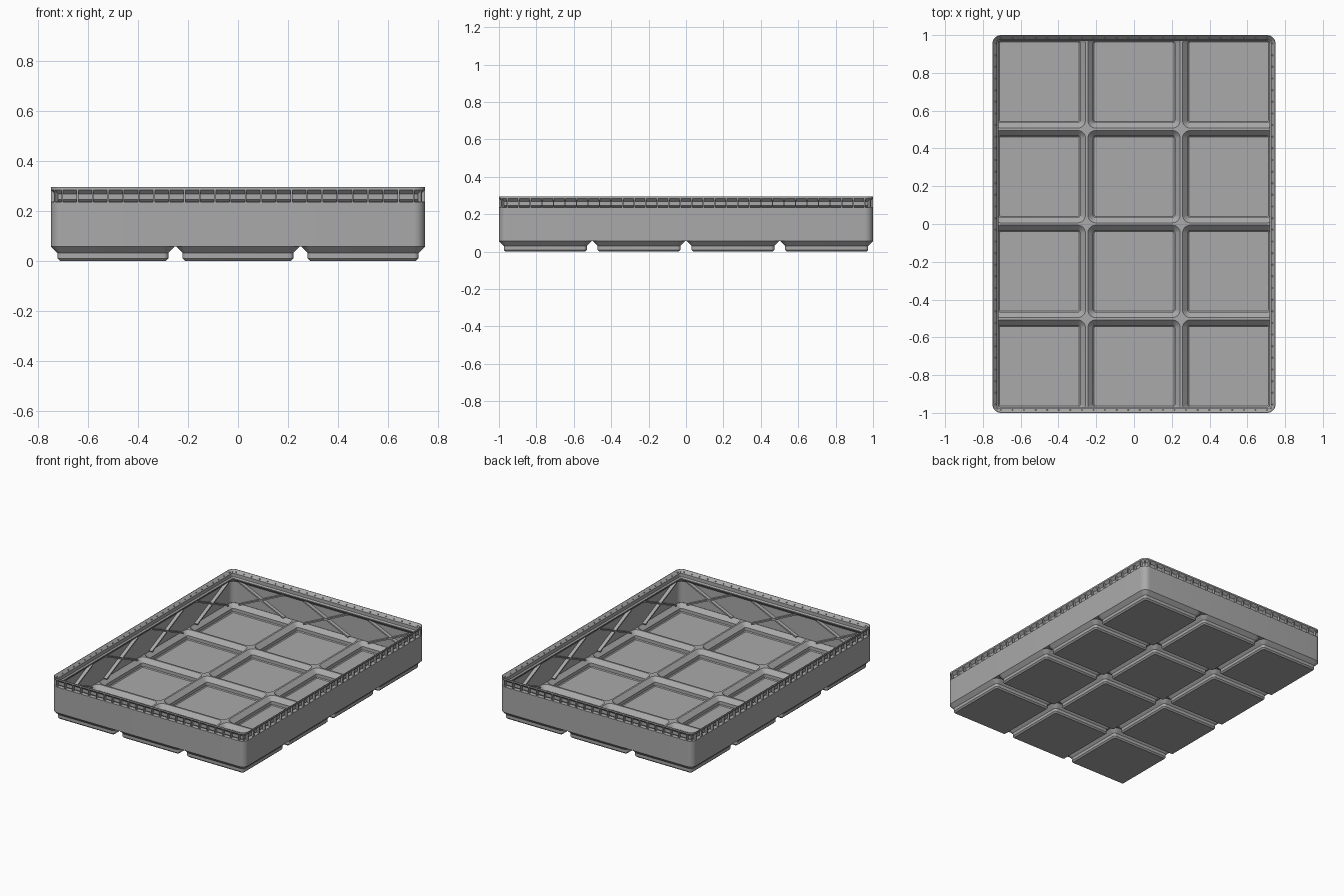
import bpy, bmesh, math
from mathutils import Vector, Matrix

if "Cube" in bpy.data.objects:
    bpy.data.objects.remove(bpy.data.objects["Cube"])

U = 2 / 167.5                 # one millimetre
PITCH = 42 * U
NX, NY = 3, 4
HX, HY = (NX * 42 - .5) * U / 2, (NY * 42 - .5) * U / 2
R = 3.75 * U                  # outer corner radius
T = .006                      # wall thickness
SEG = 8
TOP = .295
SHELF = 4.75 * U              # height where the feet meet the walls

grey = bpy.data.materials.new("grey plastic")
grey.diffuse_color = (.4, .4, .4, 1)
grey.use_nodes = True
grey.node_tree.nodes["Principled BSDF"].inputs["Base Color"].default_value = grey.diffuse_color


def finish(bm, name):
    bmesh.ops.remove_doubles(bm, verts=bm.verts, dist=1e-5)
    bmesh.ops.recalc_face_normals(bm, faces=bm.faces)
    me = bpy.data.meshes.new(name)
    bm.to_mesh(me)
    bm.free()
    ob = bpy.data.objects.new(name, me)
    bpy.context.collection.objects.link(ob)
    me.materials.append(grey)
    bpy.ops.object.select_all(action='DESELECT')
    ob.select_set(True)
    bpy.context.view_layer.objects.active = ob
    bpy.ops.object.shade_smooth_by_angle(angle=math.radians(30))
    return ob


def rounded(hx, hy, r):
    """Points of a rounded rectangle, SEG + 1 per corner."""
    pts = []
    for k, (sx, sy) in enumerate(((1, 1), (-1, 1), (-1, -1), (1, -1))):
        for i in range(SEG + 1):
            a = math.pi / 2 * (k + i / SEG)
            pts.append((sx * (hx - r) + r * math.cos(a),
                        sy * (hy - r) + r * math.sin(a)))
    return pts


def ring(bm, pts, z, cx=0, cy=0):
    return [bm.verts.new((x + cx, y + cy, z)) for x, y in pts]


def bridge(bm, a, b):
    n = len(a)
    for i in range(n):
        bm.faces.new((a[i], a[(i + 1) % n], b[(i + 1) % n], b[i]))


def cell_skin(bm, i, j, profile, inset):
    """One stepped foot skin, flared out to its share of the deck."""
    cx, cy = (i - (NX - 1) / 2) * PITCH, (j - (NY - 1) / 2) * PITCH
    prev = None
    for half, z in profile:
        rad = max(R - (41.5 * U / 2 - half), .004)
        loop = ring(bm, rounded(half, half, rad), z, cx, cy)
        if prev:
            bridge(bm, prev, loop)
        else:
            bm.faces.new(loop)
        prev = loop
    # deck around the cell: square inside the grid, rounded at the tray corners
    h, edge = PITCH / 2, 41.5 * U / 2 - inset
    arc = rounded(edge, edge, R - inset)
    deck = []
    for k, (sx, sy) in enumerate(((1, 1), (-1, 1), (-1, -1), (1, -1))):
        ex = i == (NX - 1 if sx > 0 else 0)
        ey = j == (NY - 1 if sy > 0 else 0)
        for m in range(SEG + 1):
            if ex and ey:
                deck.append(arc[k * (SEG + 1) + m])
            else:
                deck.append((sx * (edge if ex else h), sy * (edge if ey else h)))
    bridge(bm, prev, ring(bm, deck, profile[-1][1], cx, cy))


# feet: outer skin below, hollow inner skin above
outer = [(17.8 * U, 0), (18.6 * U, .8 * U), (18.6 * U, 2.6 * U), (20.75 * U, SHELF)]
inner = [(.2105, T), (.216, .0115), (.216, .034), (.2445, SHELF + T)]
for name, prof, inset in (("feet_underside", outer, 0), ("tray_floor", inner, T)):
    bm = bmesh.new()
    for i in range(NX):
        for j in range(NY):
            cell_skin(bm, i, j, prof, inset)
    ob = finish(bm, name)
    if name == "tray_floor":          # open skin must face up
        if sum(p.normal.z * p.area for p in ob.data.polygons) < 0:
            ob.data.flip_normals()
    elif sum(p.normal.z * p.area for p in ob.data.polygons) > 0:
        ob.data.flip_normals()

# walls and stacking lip: (inset, z) up the outside, down the inside
section = [(0, SHELF), (0, .236), (.024, .238), (.0165, .2455), (.0165, .268),
           (0, .2845), (0, TOP), (.003, TOP), (.0227, .2745), (.0227, .251),
           (.031, .2425), (.031, .237), (T, .212), (T, SHELF + T)]
bm = bmesh.new()
prev = None
for inset, z in section:
    loop = ring(bm, rounded(HX - inset, HY - inset, R - inset), z)
    if prev:
        bridge(bm, prev, loop)
    prev = loop
bridge(bm, prev, ring(bm, rounded(HX, HY, R), SHELF))
finish(bm, "walls_and_lip")


def block(bm, loc, rot, size):
    m = Matrix.Translation(loc) @ rot @ Matrix.Diagonal((*size, 1))
    bmesh.ops.create_cube(bm, size=1, matrix=m)


# small upright ribs under the lip, all round
bm = bmesh.new()
zc, zh, depth = .260, .050, .018
for half, off, n, ang in ((HX, HY, 24, 0), (HY, HX, 32, math.pi / 2)):
    for s in (0, math.pi):
        rot = Matrix.Rotation(ang + s, 4, 'Z')
        for k in range(n):
            u = -(half - R) + 2 * (half - R) * k / (n - 1)
            p = rot @ Vector((u, -(off - depth / 2), zc))
            block(bm, p, rot, (.007, depth, zh))
for sx in (-1, 1):
    for sy in (-1, 1):
        for a in (math.pi / 4,):
            d = R - depth / 2 - .0005
            p = (sx * (HX - R + d * math.cos(a)), sy * (HY - R + d * math.sin(a)), zc)
            rot = Matrix.Rotation(math.atan2(sy * math.sin(a), sx * math.cos(a)), 4, 'Z')
            block(bm, p, rot, (depth, .007, zh))
finish(bm, "lip_ribs")

# crossed stiffening ribs on the inside of each wall bay
bm = bmesh.new()
w, h, d = .345, .158, .026
for n, off, ang in ((NX, HY, 0), (NY, HX, math.pi / 2)):
    for s in (0, math.pi):
        rot = Matrix.Rotation(ang + s, 4, 'Z')
        for k in range(n):
            u = (k - (n - 1) / 2) * PITCH
            for sign in (-1, 1):
                p = rot @ Vector((u, -(off - .004 - d / 2), .145))
                tilt = Matrix.Rotation(sign * math.atan2(h, w), 4, 'Y')
                block(bm, p, rot @ tilt, (math.hypot(w, h), d, .009))
finish(bm, "cross_braces")
